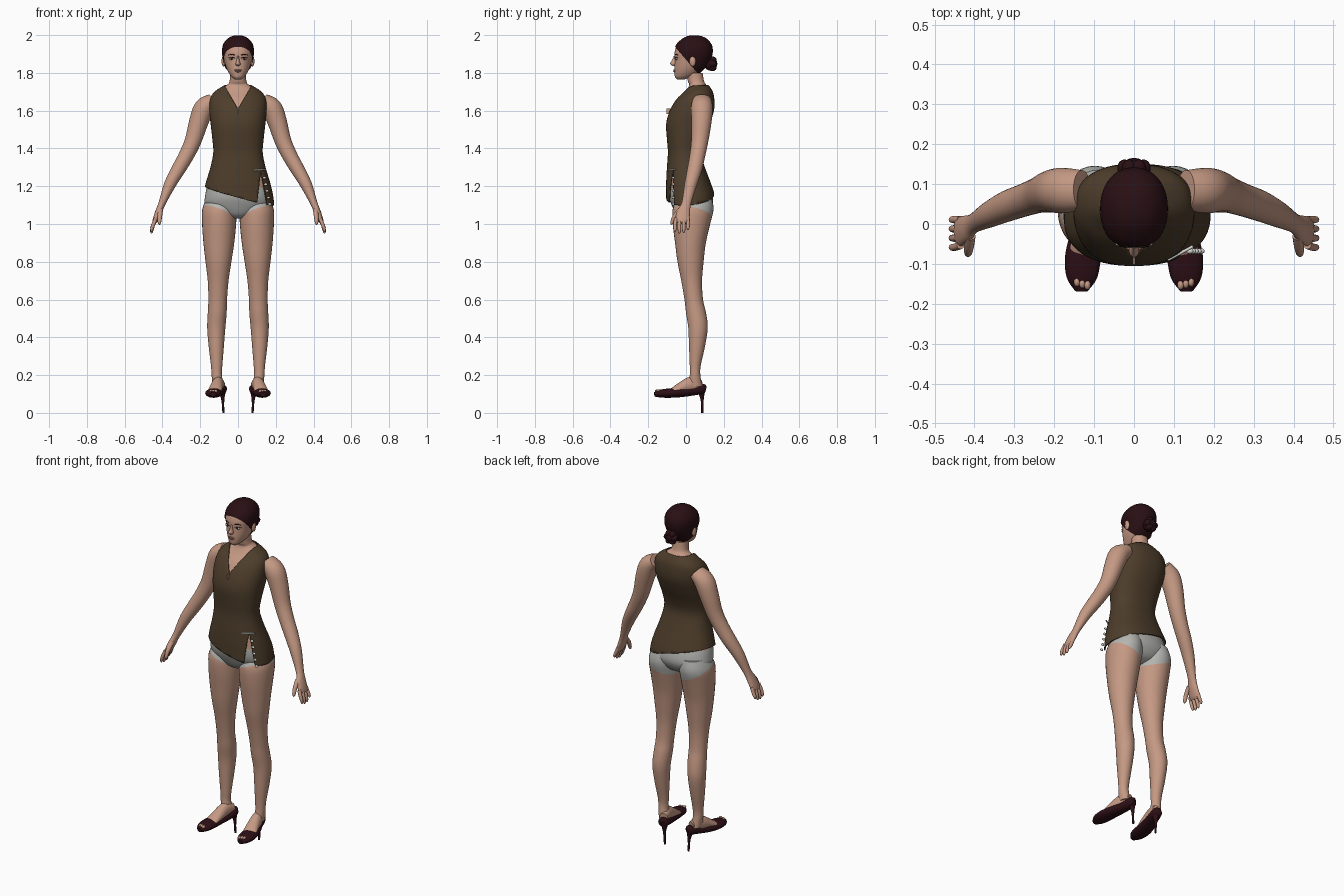
import bpy, bmesh, math
from mathutils import Vector, Matrix

cube = bpy.data.objects.get("Cube")
if cube:
    bpy.data.objects.remove(cube, do_unlink=True)


def material(name, r, g, b):
    m = bpy.data.materials.new(name)
    m.use_nodes = True
    m.diffuse_color = (r, g, b, 1)
    node = next(n for n in m.node_tree.nodes if n.type == 'BSDF_PRINCIPLED')
    node.inputs["Base Color"].default_value = (r, g, b, 1)
    return m


skin = material("skin", .56, .32, .23)
hair = material("dark hair", .022, .005, .007)
leather = material("shoe leather", .026, .005, .008)
cloth = material("brown cloth", .075, .047, .024)
cotton = material("grey cotton", .46, .46, .44)
pearl = material("pearl", .7, .7, .66)
lip = material("lips", .4, .17, .14)
iris = material("iris", .02, .014, .01)

UP, BACK = Vector((0, 0, 1)), Vector((0, 1, 0))


def finish(name, bm, mats, mirror=False, rule=None):
    """Turn a bmesh into a smooth object, optionally mirrored across x."""
    bmesh.ops.recalc_face_normals(bm, faces=bm.faces[:])
    if rule:
        for f in bm.faces:
            f.material_index = int(rule(f.calc_center_median()))
    mesh = bpy.data.meshes.new(name)
    bm.to_mesh(mesh)
    bm.free()
    for m in mats:
        mesh.materials.append(m)
    ob = bpy.data.objects.new(name, mesh)
    bpy.context.collection.objects.link(ob)
    bpy.ops.object.select_all(action='DESELECT')
    ob.select_set(True)
    bpy.context.view_layer.objects.active = ob
    bpy.ops.object.shade_smooth_by_angle(angle=math.radians(50))
    if mirror:
        ob.modifiers.new("Mirror", 'MIRROR').use_mirror_merge = False
    return ob


def smooth_rows(rows, steps):
    """Catmull-Rom interpolation between rows of numbers."""
    out = []
    for i in range(len(rows) - 1):
        p0, p1, p2 = rows[max(i - 1, 0)], rows[i], rows[i + 1]
        p3 = rows[min(i + 2, len(rows) - 1)]
        for k in range(steps):
            t = k / steps
            out.append([b + t / 2 * (c - a + t * (2 * a - 5 * b + 4 * c - d + t * (3 * (b - c) + d - a)))
                        for a, b, c, d in zip(p0, p1, p2, p3)])
    return out + [list(rows[-1])]


def loft(rows, ref=BACK, axis=None, n=32, power=2, cap=True, steps=4):
    """Skin elliptical rings (x, y, z, radius a, radius b) along a path."""
    rows = smooth_rows(rows, steps)
    pts = [Vector(r[:3]) for r in rows]
    bm, rings = bmesh.new(), []
    for i, row in enumerate(rows):
        t = axis or (pts[min(i + 1, len(pts) - 1)] - pts[max(i - 1, 0)]).normalized()
        a = t.cross(ref).normalized()
        b = a.cross(t)
        ring = []
        for k in range(n):
            c, s = math.cos(math.tau * k / n), math.sin(math.tau * k / n)
            c = math.copysign(abs(c) ** (2 / power), c)
            s = math.copysign(abs(s) ** (2 / power), s)
            ring.append(bm.verts.new(pts[i] + a * c * max(row[3], .001) + b * s * max(row[4], .001)))
        rings.append(ring)
    for lo, hi in zip(rings, rings[1:]):
        for k in range(n):
            bm.faces.new((lo[k], lo[k - 1], hi[k - 1], hi[k]))
    if cap:
        bm.faces.new(rings[0])
        bm.faces.new(rings[-1])
    return bm


def spans(rows, grow=0):
    """Convert (z, x0, x1, y0, y1) spans to centred rings."""
    return [((x0 + x1) / 2, (y0 + y1) / 2, z, (x1 - x0) / 2 + grow, (y1 - y0) / 2 + grow)
            for z, x0, x1, y0, y1 in rows]


def even(rows):
    """Symmetric spans from (z, half width, y0, y1)."""
    return [(z, -w, w, y0, y1) for z, w, y0, y1 in rows]


def cut(bm, co, no, clear=False):
    bmesh.ops.bisect_plane(bm, geom=bm.verts[:] + bm.edges[:] + bm.faces[:],
                           plane_co=co, plane_no=no, clear_outer=clear)


def notch(bm, apex, left, right, inside):
    """Cut along two lines from an apex (x, z) and delete what is inside."""
    for x, z in (left, right):
        cut(bm, (apex[0], 0, apex[1]), (z - apex[1], 0, apex[0] - x))
    gone = [f for f in bm.faces if inside(f.calc_center_median())]
    bmesh.ops.delete(bm, geom=gone, context='FACES')


def blobs(name, items, mat, mirror=False):
    """Ellipsoids given as (centre, radii)."""
    bm = bmesh.new()
    for co, rad in items:
        bmesh.ops.create_uvsphere(bm, u_segments=16, v_segments=10, radius=1,
                                  matrix=Matrix.LocRotScale(Vector(co), None, Vector(rad)))
    return finish(name, bm, [mat], mirror)


# Torso and neck, with briefs coloured below the waistband
torso = even([(1.07, .185, -.095, .145), (1.15, .176, -.095, .142), (1.22, .16, -.095, .12),
              (1.3, .136, -.091, .09), (1.38, .121, -.086, .066), (1.45, .126, -.091, .08),
              (1.53, .135, -.095, .115), (1.6, .142, -.076, .138), (1.66, .138, -.042, .14),
              (1.7, .115, -.005, .132), (1.735, .062, .015, .11)])
base = even([(1.03, .03, -.02, .06), (1.05, .1, -.05, .11), (1.1, .172, -.078, .142)])
neck = even([(1.755, .047, .008, .098), (1.8, .044, .0, .09)])
bm = loft(spans(base + torso[1:] + neck, -.002), axis=UP, n=48, power=2.2)
cut(bm, (0, 0, 1.19), UP)
finish("torso", bm, [skin, cotton], rule=lambda c: c.z < 1.19)

# Sleeveless vest: slanted hem, split collar and open side slit
bm = loft(spans(torso, .01), axis=UP, n=64, power=2.3, cap=False)
cut(bm, (0, 0, 1.15), (-.27, .1, -1), True)
notch(bm, (0, 1.61), (-.07, 1.73), (.07, 1.73),
      lambda c: c.y < .06 and c.z > 1.61 + abs(c.x) * 1.714)
notch(bm, (.122, 1.285), (.1, 1.1), (.155, 1.1),
      lambda c: c.y < 0 and c.z < 1.285 and -.119 < (c.x - .122) / (1.285 - c.z) < .178)
vest = finish("vest", bm, [cloth])
shell = vest.modifiers.new("Thickness", 'SOLIDIFY')
shell.thickness = .006

# Collar slit and slit fastenings
bm = bmesh.new()
bmesh.ops.create_cube(bm, size=1, matrix=Matrix.LocRotScale(Vector((0, -.092, 1.597)), None, Vector((.004, .02, .03))))
finish("collar_slit", bm, [skin])
blobs("buttons", [((.14 + .007 * i, -.068, 1.245 - .035 * i), (.009, .007, .007)) for i in range(5)], pearl)
finish("slit_clasp", loft([(.085, -.09, 1.285, .004, .004), (.148, -.056, 1.288, .004, .004)],
                          ref=UP, n=8), [pearl])

# Legs, with the briefs ending on a slanted line
leg = spans([(1.14, .02, .165, -.04, .135), (1.08, .008, .189, -.07, .146), (1, .01, .19, -.07, .128),
             (.9, .02, .183, -.058, .105), (.8, .035, .172, -.045, .093), (.7, .05, .16, -.025, .085),
             (.6, .058, .157, -.008, .09), (.53, .06, .16, 0, .106), (.45, .067, .163, .012, .115),
             (.35, .075, .155, .016, .1), (.25, .083, .143, .02, .078), (.2, .085, .14, .02, .076),
             (.14, .076, .133, .01, .086)])
bm = loft(leg, axis=UP)
slope = Vector((-.4, .25, 1))
edge = Vector((0, 0, 1.025))
cut(bm, edge, slope)
finish("legs", bm, [skin, cotton], True, lambda c: (c - edge).dot(slope) > 0)

# Feet, shoes and stiletto heels
foot = [(.09, .08, .15, .022, .024), (.105, .03, .15, .03, .042), (.116, -.03, .132, .035, .028),
        (.126, -.08, .111, .038, .016), (.131, -.13, .106, .03, .012)]
finish("feet", loft(foot, ref=UP), [skin], True)
shoe = [(.082, .103, .128, .01, .014), (.086, .09, .128, .028, .026), (.1, .03, .115, .034, .024),
        (.118, -.03, .108, .041, .025), (.128, -.085, .105, .045, .025),
        (.131, -.135, .102, .038, .021), (.132, -.168, .098, .016, .012)]
finish("shoes", loft(shoe, ref=UP), [leather], True)
finish("heels", loft([(.084, .08, .12, .022, .022), (.081, .085, .08, .01, .01), (.079, .086, .04, .006, .006),
                      (.077, .086, 0, .006, .006)], n=12), [leather], True)
blobs("toes", [((.117 + .013 * i, -.153 + .004 * i, .115), (.008, .012, .009)) for i in range(3)], skin, True)

# Arms with palms
arm = [(.13, .085, 1.655, .038, .05), (.178, .084, 1.615, .054, .057), (.208, .082, 1.54, .051, .053),
       (.238, .073, 1.44, .044, .045), (.275, .06, 1.36, .04, .041), (.315, .046, 1.29, .037, .039),
       (.36, .025, 1.21, .031, .033), (.402, .002, 1.11, .019, .025), (.42, -.012, 1.065, .018, .034),
       (.438, -.02, 1.02, .014, .037), (.443, -.022, 1.005, .008, .03)]
finish("arms", loft(arm), [skin], True)

# Fingers and thumbs
for i, reach in enumerate((.968, .953, .95, .958)):
    y = .01 - .021 * i
    finger = [(.435, y, 1.03, .01, .01), (.449, y * 1.1, .995, .01, .0095),
              (.457, y * 1.1, reach + .012, .008, .008), (.458, y * 1.1, reach, .003, .003)]
    finish("finger_pair_%d" % (i + 1), loft(finger, n=12), [skin], True)
thumb = [(.411, -.03, 1.075, .014, .014), (.414, -.06, 1.04, .012, .012),
         (.416, -.074, 1.008, .009, .009), (.416, -.077, .996, .003, .003)]
finish("thumbs", loft(thumb, n=12), [skin], True)

# Head
skull = even([(1.765, .016, -.046, -.01), (1.778, .033, -.058, .03), (1.8, .049, -.061, .07),
              (1.83, .063, -.061, .1), (1.87, .073, -.06, .125), (1.91, .079, -.06, .136),
              (1.95, .073, -.046, .13), (1.98, .051, -.015, .105), (1.993, .022, .02, .07)])
finish("head", loft(spans(skull), axis=UP, n=40, power=2.15), [skin])

# Swept-back hair and bun
bm = loft(spans(skull[2:-1] + even([(1.994, .026, .012, .078), (1.999, .003, .035, .05)]), .006),
          axis=UP, n=40, power=2.15)
cut(bm, (0, -.06, 1.94), (0, -.14, -.12), True)
finish("hair", bm, [hair])
curls = [((.024 * math.cos(a), .14, 1.848 + .024 * math.sin(a)), (.018, .022, .018))
         for a in (math.tau * k / 6 for k in range(6))]
blobs("hair_bun", curls + [((0, .13, 1.848), (.036, .036, .036))], hair)

# Face features
nose = even([(1.89, .005, -.064, -.045), (1.865, .008, -.076, -.045),
             (1.848, .013, -.084, -.045), (1.837, .009, -.07, -.045)])
finish("nose", loft(spans(nose), axis=UP, n=16), [skin])
blobs("lips", [((0, -.06, 1.815), (.02, .007, .004)), ((0, -.06, 1.808), (.016, .008, .005))], lip)
blobs("eyes", [((.033, -.049, 1.875), (.014, .007, .006))], pearl, True)
blobs("irises", [((.033, -.054, 1.875), (.006, .004, .0055))], iris, True)
for name, z, r in (("eyelashes", 1.8805, .002), ("eyebrows", 1.896, .0028)):
    finish(name, loft([(.016, -.058, z - .002, r, r), (.034, -.053, z + .002, r, r),
                       (.051, -.042, z - .002, r / 2, r / 2)], ref=UP, n=8), [hair], True)
blobs("ears", [((.077, .035, 1.862), (.01, .017, .028))], skin, True)
